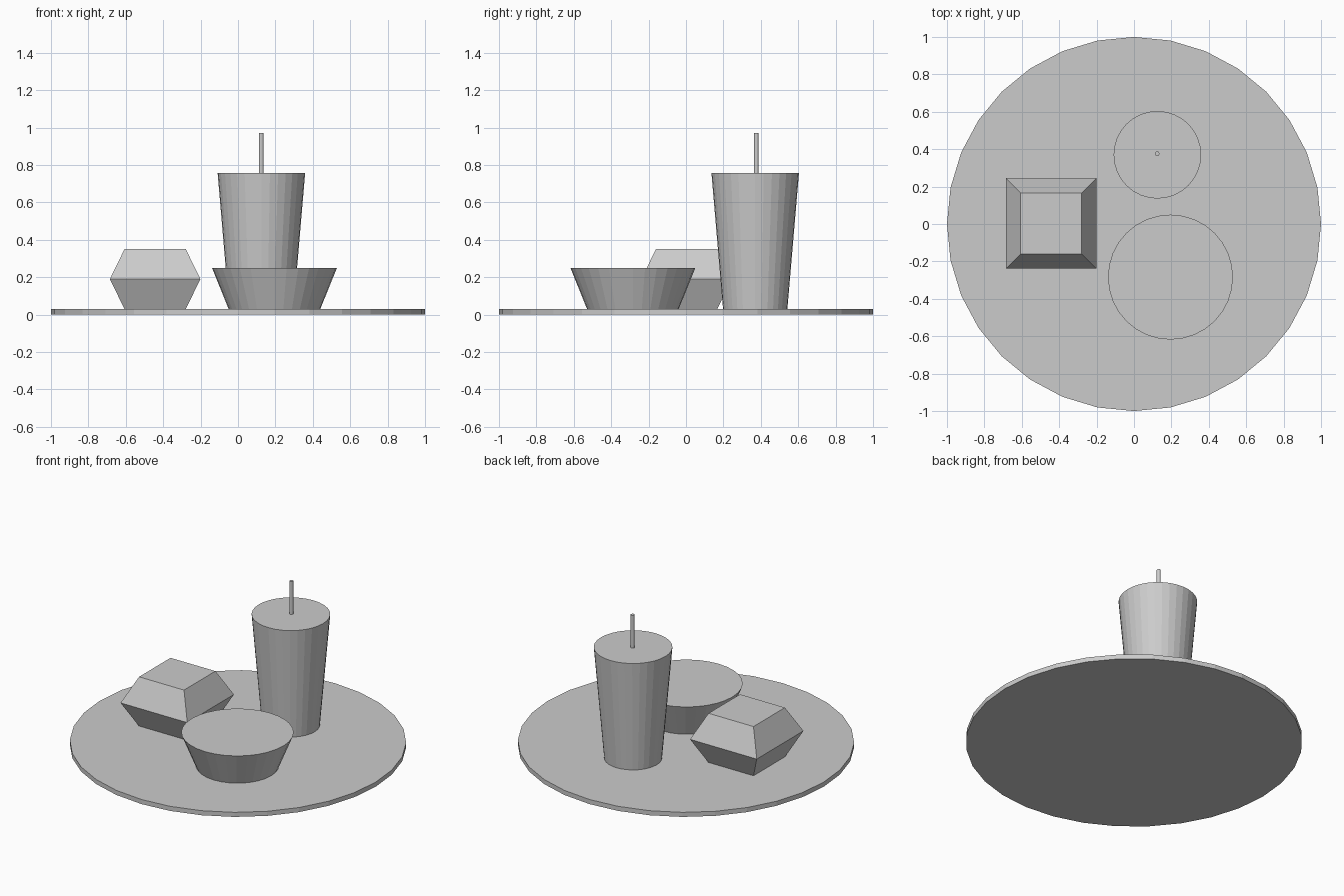
import bpy, bmesh
from math import cos, sin, pi, sqrt

if "Cube" in bpy.data.objects:
    bpy.data.objects.remove(bpy.data.objects["Cube"])


def stack(name, x, y, rings, sides=32, turn=0.0):
    """Closed flat-faced solid from (radius, z) rings, bottom to top."""
    bm = bmesh.new()
    loops = []
    for r, z in rings:
        angles = [turn + 2 * pi * i / sides for i in range(sides)]
        loops.append([bm.verts.new((r * cos(a), r * sin(a), z)) for a in angles])
    for low, high in zip(loops, loops[1:]):
        for i in range(sides):
            j = (i + 1) % sides
            bm.faces.new((low[i], low[j], high[j], high[i]))
    bm.faces.new(loops[0][::-1])
    bm.faces.new(loops[-1])
    mesh = bpy.data.meshes.new(name)
    bm.to_mesh(mesh)
    bm.free()
    obj = bpy.data.objects.new(name, mesh)
    obj.location = (x, y, 0)
    bpy.context.collection.objects.link(obj)
    return obj


BASE = 0.03  # top of the tray

# Round serving tray
stack("tray", 0, 0, [(1.0, 0), (1.0, BASE)])

# Tapered drink cup with straw
stack("drink_cup", 0.125, 0.37, [(0.172, BASE), (0.234, 0.757)])
stack("straw", 0.124, 0.376, [(0.012, 0.757), (0.012, 0.972)])

# Wide shallow bowl
stack("bowl", 0.195, -0.284, [(0.245, BASE), (0.334, 0.25)])

# Square takeaway box: two tapered halves meeting at the widest line
d = sqrt(2)
stack("food_box", -0.443, 0.003,
      [(0.164 * d, BASE), (0.242 * d, 0.19), (0.163 * d, 0.352)],
      sides=4, turn=pi / 4)
